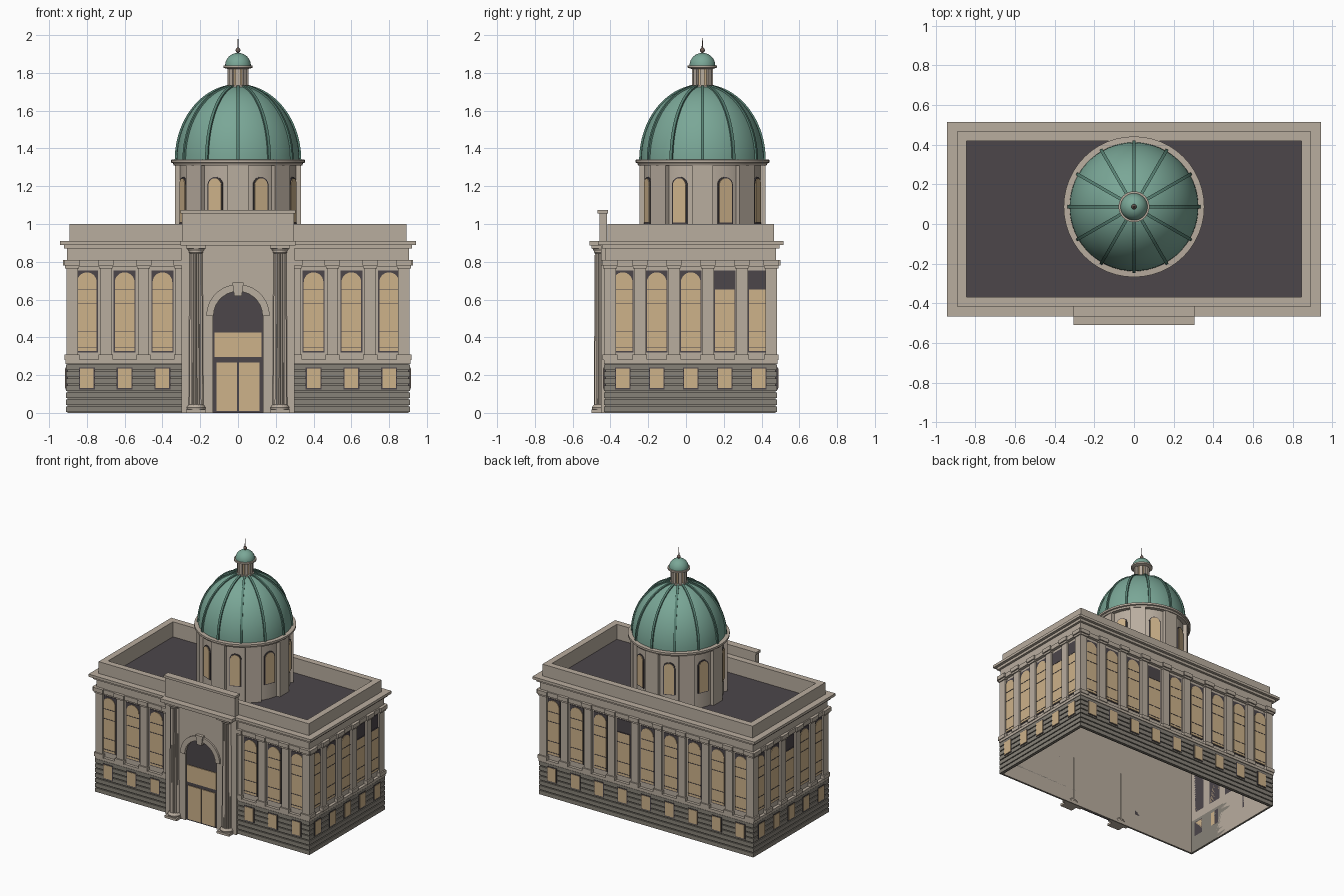
import bpy, bmesh, math
from mathutils import Matrix, Vector

if "Cube" in bpy.data.objects:
    bpy.data.objects.remove(bpy.data.objects["Cube"])


def material(name, rgb):
    m = bpy.data.materials.new(name)
    m.use_nodes = True
    col = [((c / 255 + 0.055) / 1.055) ** 2.4 for c in rgb] + [1]
    m.diffuse_color = col
    m.node_tree.nodes["Principled BSDF"].inputs["Base Color"].default_value = col
    return m


STONE = material("pale stone", (185, 173, 159))
BASE = material("dark base stone", (135, 130, 120))
SLATE = material("slate", (76, 70, 74))
GLASS = material("lit glass", (205, 178, 138))
COPPER = material("green copper", (122, 167, 151))
RIB = material("dark copper", (88, 130, 116))
BRONZE = material("bronze", (112, 96, 88))

HX, HY, CY = 0.89, 0.438, 0.025     # wall half sizes and centre
DOME = Matrix.Translation((0, 0.087, 0))


class Part:
    """Collects solids of one kind into one named object."""

    def __init__(self, name, mat):
        self.name, self.mat, self.bm = name, mat, bmesh.new()

    def prism(self, mtx, pts, d0, d1):
        # (u, z) outline pushed outwards from depth d0 to d1
        a, b = [[self.bm.verts.new(mtx @ Vector((u, -d, z))) for u, z in pts] for d in (d0, d1)]
        self.bm.faces.new(a)
        self.bm.faces.new(b[::-1])
        for i in range(len(pts)):
            j = (i + 1) % len(pts)
            self.bm.faces.new((a[i], b[i], b[j], a[j]))

    def box(self, mtx, u, w, z0, z1, d0, d1):
        self.prism(mtx, [(u - w, z0), (u + w, z0), (u + w, z1), (u - w, z1)], d0, d1)

    def lathe(self, mtx, profile, n=48, flute=0):
        rings = []
        for r, z in profile:
            rings.append([self.bm.verts.new(mtx @ Vector((
                (r - flute * (i % 2)) * math.cos(math.tau * i / n),
                (r - flute * (i % 2)) * math.sin(math.tau * i / n), z))) for i in range(n)])
        for a, b in zip(rings, rings[1:]):
            for i in range(n):
                j = (i + 1) % n
                self.bm.faces.new((a[i], a[j], b[j], b[i]))
        bmesh.ops.remove_doubles(self.bm, verts=self.bm.verts, dist=1e-5)

    def done(self, smooth=False):
        bmesh.ops.recalc_face_normals(self.bm, faces=self.bm.faces)
        me = bpy.data.meshes.new(self.name)
        self.bm.to_mesh(me)
        self.bm.free()
        me.materials.append(self.mat)
        ob = bpy.data.objects.new(self.name, me)
        bpy.context.collection.objects.link(ob)
        if smooth:
            bpy.ops.object.select_all(action='DESELECT')
            ob.select_set(True)
            bpy.context.view_layer.objects.active = ob
            bpy.ops.object.shade_smooth_by_angle(angle=math.radians(35))
        return ob


def arc(u, r, z, n=14):
    return [(u - r * math.cos(math.pi * i / n), z + r * math.sin(math.pi * i / n)) for i in range(n + 1)]


def arch(u, w, z0, zs):
    return [(u - w, z0)] + arc(u, w, zs) + [(u + w, z0)]


def turn(deg):
    return Matrix.Rotation(math.radians(deg), 4, 'Z')


# Four facades: matrix with depth 0 on the wall, half width
SIDES = []
for k in range(4):
    half, dist = ((HX, HY), (HY, HX))[k % 2]
    SIDES.append((Matrix.Translation((0, CY, 0)) @ turn(90 * k) @ Matrix.Translation((0, -dist, 0)), half))
FRONT = SIDES[0][0]


def band(part, z0, z1, d, inner=0.0):
    for mtx, half in SIDES:
        part.box(mtx, 0, half + d, z0, z1, inner, d)


# Hollow wall shell, open underneath, and the roof
walls = Part("walls", STONE)
walls.box(SIDES[0][0], 0, HX, 0, 0.88, -2 * HY, 0)
walls.bm.normal_update()
flat = [f for f in walls.bm.faces if abs(f.normal.z) > 0.9]
bmesh.ops.delete(walls.bm, geom=flat, context='FACES_ONLY')
walls.done()
roof = Part("roof", SLATE)
roof.box(SIDES[0][0], 0, HX - 0.01, 0.87, 0.885, 0.01 - 2 * HY, -0.01)
roof.done()

# Rusticated base courses
base = Part("base_courses", BASE)
band(base, 0, 0.26, 0.012)
for i in range(7):
    band(base, i * 0.0372 + 0.004, (i + 1) * 0.0372 - 0.003, 0.02)
base.done()

# Horizontal mouldings and parapet
trim = Part("cornice_and_parapet", STONE)
band(trim, 0.26, 0.282, 0.022)
band(trim, 0.775, 0.808, 0.024)
band(trim, 0.808, 0.87, 0.014)
band(trim, 0.87, 0.89, 0.032)
band(trim, 0.89, 0.91, 0.053, -0.04)
band(trim, 0.88, 1.0, 0.003, -0.045)
trim.done()

# Pilasters and windows around the facades
pilasters = Part("pilasters", STONE)
frames = Part("window_frames", SLATE)
panes = Part("window_panes", GLASS)
bars = Part("window_bars", SLATE)
LONG = [0.2 * i for i in range(-4, 5)]
SHORT = [0.18 * i for i in range(-2, 3)]
DARK = {(1, 3), (1, 4), (2, 3), (3, 2)}    # windows with a blind head
for k, (mtx, half) in enumerate(SIDES):
    spots = SHORT if k % 2 else LONG
    gap = spots[1] - spots[0]
    posts = [u + gap / 2 for u in spots[:-1]] + [half - 0.013, 0.013 - half]
    for u in posts:
        if k == 0 and abs(u) < 0.2:
            continue
        pilasters.box(mtx, u, 0.03, 0.28, 0.79, 0, 0.018)
        pilasters.box(mtx, u, 0.038, 0.28, 0.308, 0, 0.028)
        pilasters.box(mtx, u, 0.035, 0.765, 0.78, 0, 0.026)
        pilasters.box(mtx, u, 0.041, 0.78, 0.81, 0, 0.036)
    for i, u in enumerate(spots):
        if k == 0 and abs(u) < 0.3:
            continue
        frames.box(mtx, u, 0.058, 0.32, 0.755, 0, 0.004)
        if (k, i) in DARK:
            panes.box(mtx, u, 0.052, 0.327, 0.655, 0, 0.008)
        else:
            panes.prism(mtx, arch(u, 0.052, 0.327, 0.692), 0, 0.008)
        for z in (0.345, 0.43, 0.58, 0.655):
            bars.box(mtx, u, 0.052, z - 0.002, z + 0.002, 0, 0.01)
        frames.box(mtx, u, 0.042, 0.125, 0.24, 0, 0.023)
        panes.box(mtx, u, 0.036, 0.131, 0.234, 0, 0.026)
for p in (pilasters, frames, panes, bars):
    p.done()

# Entrance bay with arched opening, attic slab and entablature
bay = Part("entrance_bay", STONE)
hole = arch(0, 0.132, 0, 0.51)
bay.prism(FRONT, [(-0.3, 0)] + hole + [(0.3, 0), (0.3, 0.9), (-0.3, 0.9)], 0, 0.036)
bay.box(FRONT, 0, 0.305, 0.885, 0.91, 0, 0.098)
bay.box(FRONT, 0, 0.297, 0.91, 1.055, 0.006, 0.046)
bay.box(FRONT, 0, 0.305, 1.055, 1.073, 0, 0.056)
bay.prism(FRONT, arc(0, 0.168, 0.513) + arc(0, 0.13, 0.513)[::-1], 0.03, 0.05)
bay.prism(FRONT, [(-0.02, 0.62), (0.02, 0.62), (0.03, 0.69), (-0.03, 0.69)], 0.03, 0.06)
bay.done()
back = Part("door_surround", SLATE)
back.prism(FRONT, hole, 0.005, 0.024)
back.done()
doors = Part("doors_and_transom", GLASS)
for s in (-1, 1):
    doors.box(FRONT, s * 0.06, 0.055, 0.01, 0.268, 0.01, 0.029)
doors.box(FRONT, 0, 0.124, 0.295, 0.425, 0.01, 0.029)
doors.done()

# Fluted entrance columns
columns = Part("entrance_columns", STONE)
for s in (-1, 1):
    m = FRONT @ Matrix.Translation((s * 0.222, -0.036, 0))
    columns.box(m, 0, 0.052, 0, 0.018, -0.036, 0.052)
    columns.lathe(m, [(0.048, 0.018), (0.05, 0.028), (0.042, 0.04), (0.036, 0.045)], 24)
    columns.lathe(m, [(0.039, 0.04), (0.034, 0.85)], 32, 0.006)
    columns.lathe(m, [(0.034, 0.845), (0.038, 0.85), (0.038, 0.856), (0.048, 0.872)], 24)
    columns.box(m, 0, 0.052, 0.87, 0.887, -0.036, 0.052)
columns.done()

# Drum with piers and arched windows
drum = Part("drum", STONE)
drum.lathe(DOME, [(0.312, 0.88), (0.312, 1.32)])
drum.lathe(DOME, [(0.3, 1.31), (0.34, 1.31), (0.345, 1.322), (0.355, 1.325),
                  (0.355, 1.34), (0.31, 1.342)])
drum.done(True)
piers = Part("drum_piers", STONE)
dframes = Part("drum_window_frames", SLATE)
dpanes = Part("drum_window_panes", GLASS)
for k in range(8):
    piers.box(DOME @ turn(45 * k), 0, 0.056, 0.88, 1.315, 0.28, 0.333)
    m = DOME @ turn(45 * k + 22.5)
    dframes.prism(m, arch(0, 0.043, 1.0, 1.206), 0.3, 0.317)
    dpanes.prism(m, arch(0, 0.036, 1.007, 1.206), 0.3, 0.321)
for p in (piers, dframes, dpanes):
    p.done()


# Dome shell and ribs
def curve(a, b, n=20):
    end = math.acos(0.055 / 0.33)
    return [(a * math.cos(end * i / n), 1.338 + b * math.sin(end * i / n)) for i in range(n + 1)]


dome = Part("dome", COPPER)
dome.lathe(DOME, curve(0.325, 0.395) + [(0, 1.728)], 60)
dome.done(True)
ribs = Part("dome_ribs", RIB)
for k in range(12):
    ribs.prism(DOME @ turn(30 * k), curve(0.335, 0.403) + curve(0.315, 0.385)[::-1], -0.008, 0.008)
ribs.done()

# Lantern, cap and finial
lantern = Part("lantern", STONE)
lantern.lathe(DOME, [(0.062, 1.715), (0.062, 1.735), (0.046, 1.735)], 32)
lantern.lathe(DOME, [(0.05, 1.82), (0.06, 1.822), (0.078, 1.828), (0.078, 1.84), (0.05, 1.841)], 32)
for k in range(8):
    lantern.box(DOME @ turn(45 * k), 0, 0.012, 1.73, 1.825, 0.03, 0.055)
lantern.done(True)
glow = Part("lantern_glass", GLASS)
glow.lathe(DOME, [(0.045, 1.73), (0.045, 1.825)], 16)
glow.done(True)
cap = Part("lantern_cap", COPPER)
cap.lathe(DOME, [(0.068 * math.cos(i * math.pi / 20), 1.84 + 0.066 * math.sin(i * math.pi / 20))
                 for i in range(11)], 32)
cap.done(True)
finial = Part("finial", BRONZE)
finial.lathe(DOME, [(0.006, 1.9)] + [(0.013 * math.sin(i * math.pi / 8), 1.92 - 0.013 * math.cos(i * math.pi / 8))
                                    for i in range(1, 8)] + [(0.004, 1.935), (0, 2.0)], 16)
finial.done(True)
